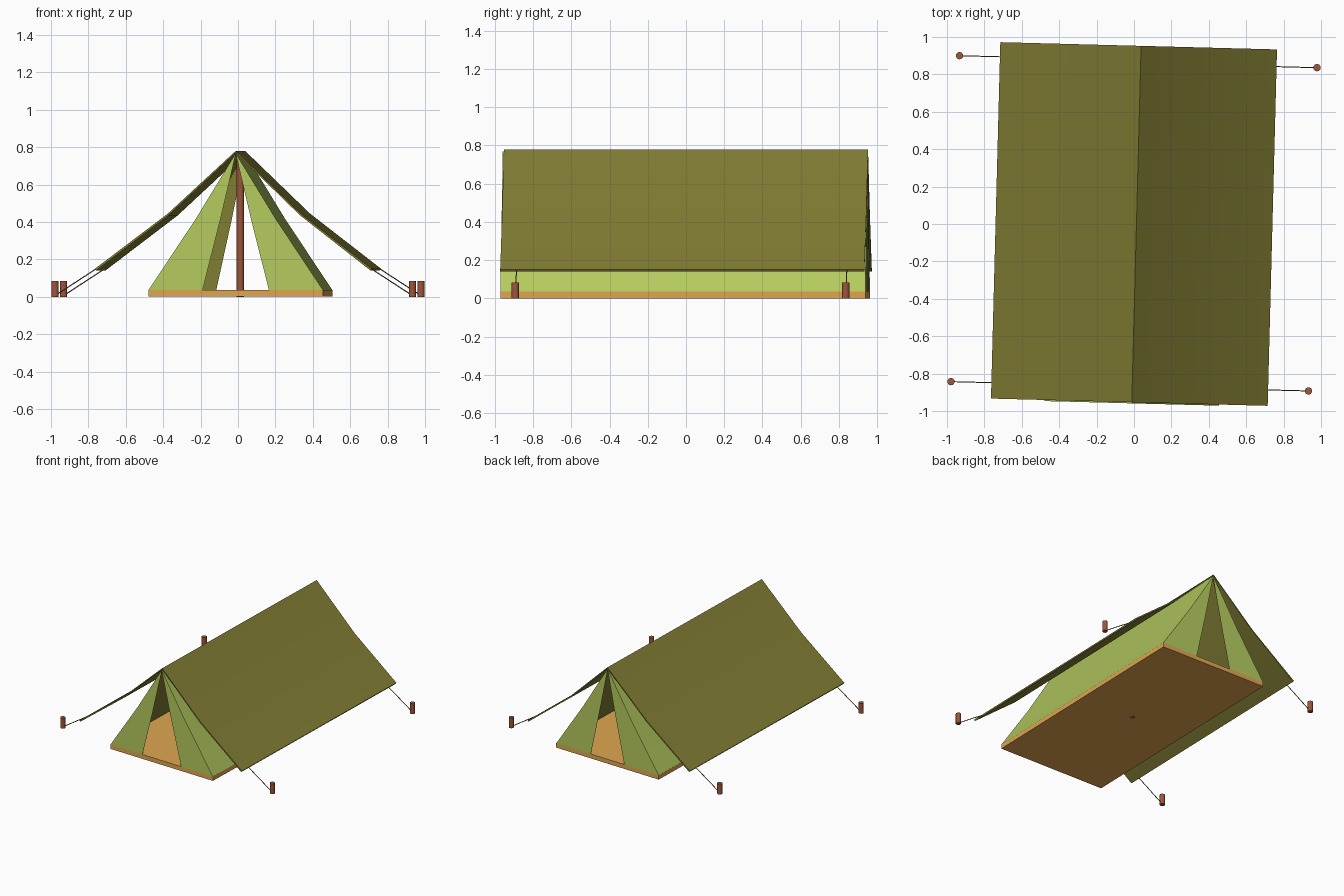
import bpy, bmesh, math
from mathutils import Matrix, Vector

if "Cube" in bpy.data.objects:
    bpy.data.objects.remove(bpy.data.objects["Cube"])

TURN = Matrix.Rotation(math.radians(-1.5), 4, 'Z')   # whole tent sits slightly turned
CX = 0.013                                           # centre line of ridge, floor and pole
Y0, Y1 = -0.959, 0.951                               # ends of inner tent


def material(name, rgb):
    m = bpy.data.materials.new(name)
    m.diffuse_color = (*rgb, 1)
    m.use_nodes = True
    m.node_tree.nodes["Principled BSDF"].inputs["Base Color"].default_value = m.diffuse_color
    return m


OLIVE = material("olive_canvas", (0.22, 0.205, 0.034))
GREEN = material("light_green_canvas", (0.46, 0.60, 0.115))
TAN = material("tan_floor", (0.74, 0.38, 0.08))
WOOD = material("red_wood", (0.34, 0.092, 0.042))
ROPE = material("rope", (0.18, 0.12, 0.04))


def finish(name, bm, mat, angle=None, recalc=True):
    if recalc:
        bmesh.ops.recalc_face_normals(bm, faces=bm.faces)
    bm.transform(TURN)
    me = bpy.data.meshes.new(name)
    bm.to_mesh(me)
    bm.free()
    me.materials.append(mat)
    ob = bpy.data.objects.new(name, me)
    bpy.context.collection.objects.link(ob)
    if angle:
        bpy.ops.object.select_all(action='DESELECT')
        ob.select_set(True)
        bpy.context.view_layer.objects.active = ob
        bpy.ops.object.shade_smooth_by_angle(angle=math.radians(angle))
    return ob


def rod(name, a, b, r, sides, mat):
    a, b = Vector(a), Vector(b)
    d = b - a
    bm = bmesh.new()
    bmesh.ops.create_cone(bm, cap_ends=True, segments=sides, radius1=r, radius2=r, depth=d.length)
    bm.transform(Matrix.Translation((a + b) / 2) @ d.to_track_quat('Z', 'Y').to_matrix().to_4x4())
    finish(name, bm, mat, 50)


def strip(bm, left, right, toward):
    """Quads between two point rows, facing the given direction."""
    l = [bm.verts.new(p) for p in left]
    r = [bm.verts.new(p) for p in right]
    for i in range(len(l) - 1):
        f = bm.faces.new((l[i], r[i], r[i + 1], l[i + 1]))
        f.normal_update()
        if f.normal.dot(Vector(toward)) < 0:
            f.normal_flip()


def tent_shell(name, mat, inset, facing):
    """Side walls plus two door flaps at each end, open in the middle."""
    half = [(0.4675, 0.035), (0.218, 0.41), (0.0, 0.767)]
    front, back = Y0 + inset, Y1 - inset
    bm = bmesh.new()
    for s in (-1, 1):
        outer = [(CX + s * max(x - inset, 0), z - inset * (z > 0.7)) for x, z in half]
        strip(bm, [(x, front, z) for x, z in outer], [(x, back, z) for x, z in outer],
              (s * facing, 0, 0))
        for y, ratio, out in ((front, 0.38, -1), (back, 0.33, 1)):
            inner = [(CX + s * x * ratio, z) for x, z in half[:2]] + [(CX, outer[2][1])]
            strip(bm, [(x, y, z) for x, z in outer], [(x, y, z) for x, z in inner],
                  (0, out * facing, 0))
    bmesh.ops.remove_doubles(bm, verts=bm.verts, dist=0.0005)
    finish(name, bm, mat, 30, recalc=False)


# rain fly: sagging thin sheet over the ridge, closed profile extruded along y
top = [(-0.74, 0.15), (-0.35, 0.445), (CX, 0.78), (0.36, 0.445), (0.74, 0.15)]
bm = bmesh.new()
n = len(top)
rings = []
for y in (-0.953, 0.953):
    rings.append([bm.verts.new((x, y, z)) for x, z in top]
                 + [bm.verts.new((x * 0.992, y, z - 0.01)) for x, z in reversed(top)])
for i in range(2 * n):
    j = (i + 1) % (2 * n)
    bm.faces.new((rings[0][i], rings[0][j], rings[1][j], rings[1][i]))
for ring in rings:
    for i in range(n - 1):
        bm.faces.new((ring[i], ring[i + 1], ring[2 * n - 2 - i], ring[2 * n - 1 - i]))
finish("rain_fly", bm, OLIVE, 30)

# inner tent with an olive lining
tent_shell("inner_tent", GREEN, 0.0, 1)
tent_shell("inner_tent_lining", OLIVE, 0.004, -1)

# ground sheet
bm = bmesh.new()
bmesh.ops.create_cube(bm, size=1, matrix=Matrix.Translation((CX, (Y0 + Y1) / 2, 0.018))
                      @ Matrix.Diagonal((0.935, Y1 - Y0, 0.035, 1)))
finish("ground_sheet", bm, TAN)

# centre pole
rod("centre_pole", (CX, 0, 0), (CX, 0, 0.76), 0.02, 8, WOOD)

# pegs and guy ropes at the four corners
for sx, side in ((-1, "left"), (1, "right")):
    for sy, end in ((-1, "front"), (1, "back")):
        x = sx * 0.956
        y = sy * 0.868 - (sx * 0.007 if sy > 0 else 0)
        rod(f"{end}_{side}_peg", (x, y, 0), (x, y, 0.083), 0.02, 10, WOOD)
        rod(f"{end}_{side}_rope", (sx * 0.735, y, 0.15), (x, y, 0.006), 0.003, 6, ROPE)
